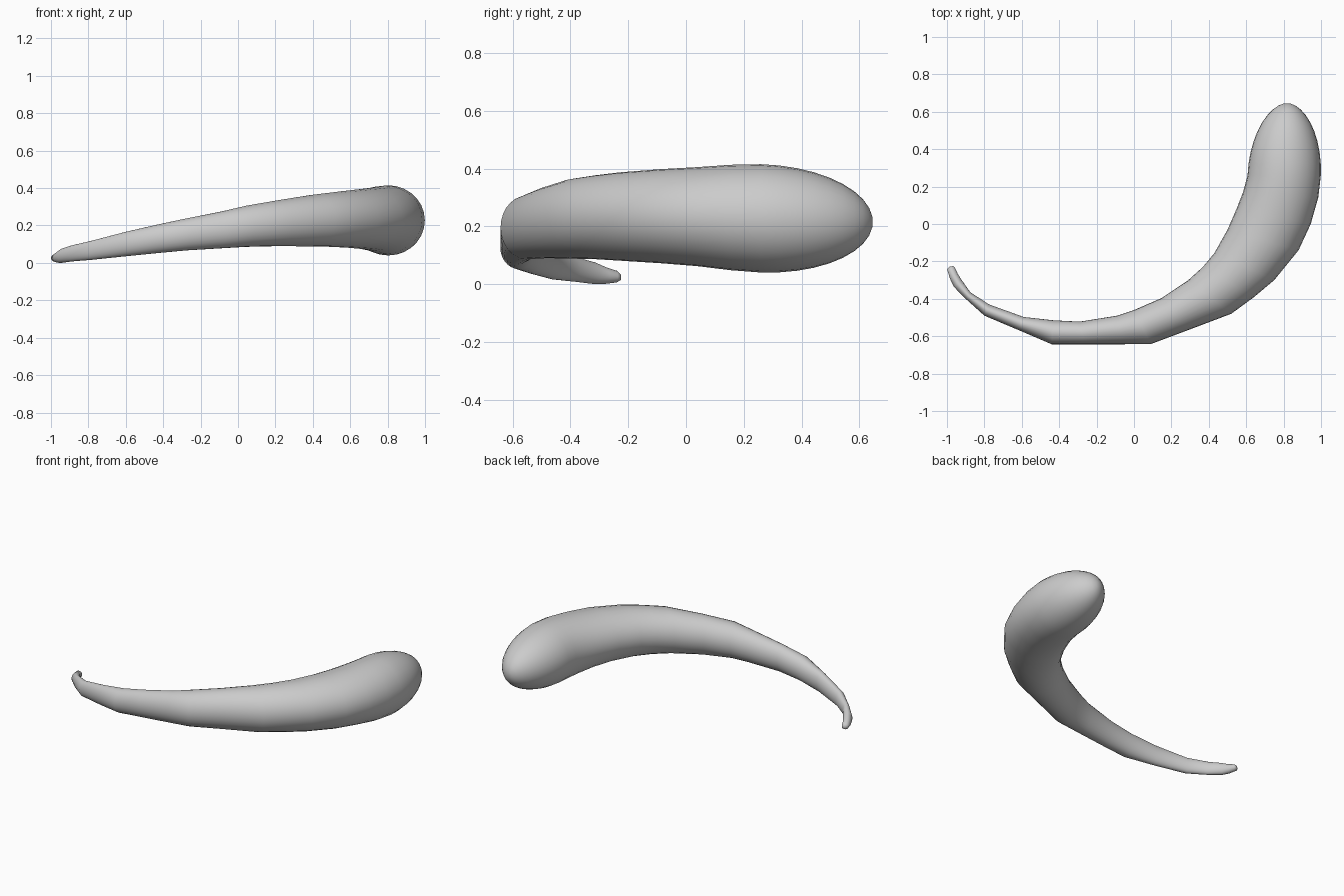
import bpy, bmesh, math
from mathutils import Vector

SIDES = 28

# Cross-sections: outer x, y, inner x, y, top z, bottom z
SECTIONS = [
    (-.985, -.227, -.965, -.225, .034, .014),
    (-.999, -.242, -.956, -.236, .046, .006),
    (-.985, -.290, -.943, -.265, .058, .001),
    (-.963, -.336, -.923, -.297, .075, .000),
    (-.900, -.400, -.875, -.365, .094, .008),
    (-.800, -.490, -.775, -.430, .117, .016),
    (-.620, -.566, -.590, -.497, .165, .035),
    (-.440, -.643, -.430, -.515, .204, .052),
    (-.260, -.643, -.290, -.522, .238, .067),
    (-.060, -.643, -.090, -.490, .278, .079),
    (.090, -.642, .000, -.460, .306, .086),
    (.290, -.567, .150, -.395, .336, .090),
    (.520, -.480, .290, -.300, .365, .088),
    (.640, -.392, .368, -.230, .377, .086),
    (.750, -.300, .430, -.155, .387, .081),
    (.880, -.140, .500, -.030, .398, .072),
    (.945, .000, .548, .080, .405, .062),
    (.985, .140, .583, .170, .413, .048),
]


def head_sections():
    # Rounded ellipsoidal cap of the thick end
    out = []
    for i in range(10):
        t = math.radians(i * 9.4)
        s, c = math.sin(t), math.cos(t)
        x, y, z = .803 + .015 * s, .26 + .387 * s, .2275 - .012 * s
        w, h = .196 * c ** 1.1, .1875 * c
        out.append((x + w, y, x - w, y, z + h, z - h))
    return out


def ring(bm, sec):
    ox, oy, ix, iy, zt, zb = sec
    outer, inner = Vector((ox, oy, 0)), Vector((ix, iy, 0))
    mid, half = (outer + inner) / 2, (outer - inner) / 2
    verts = []
    for k in range(SIDES):
        a = 2 * math.pi * k / SIDES
        p = mid + half * math.cos(a)
        p.z = (zt + zb) / 2 + (zt - zb) / 2 * math.sin(a)
        verts.append(bm.verts.new(p))
    return verts


# Curved tapering body lofted through all sections
bm = bmesh.new()
rings = [ring(bm, s) for s in SECTIONS + head_sections()]
for a, b in zip(rings, rings[1:]):
    for k in range(SIDES):
        n = (k + 1) % SIDES
        bm.faces.new((a[k], a[n], b[n], b[k]))

# Closed ends
bm.faces.new(rings[0])
bm.faces.new(rings[-1])
bmesh.ops.recalc_face_normals(bm, faces=bm.faces)
for f in bm.faces:
    f.smooth = True

mesh = bpy.data.meshes.new("curved_body")
bm.to_mesh(mesh)
bm.free()
body = bpy.data.objects.new("curved_body", mesh)
bpy.context.collection.objects.link(body)
